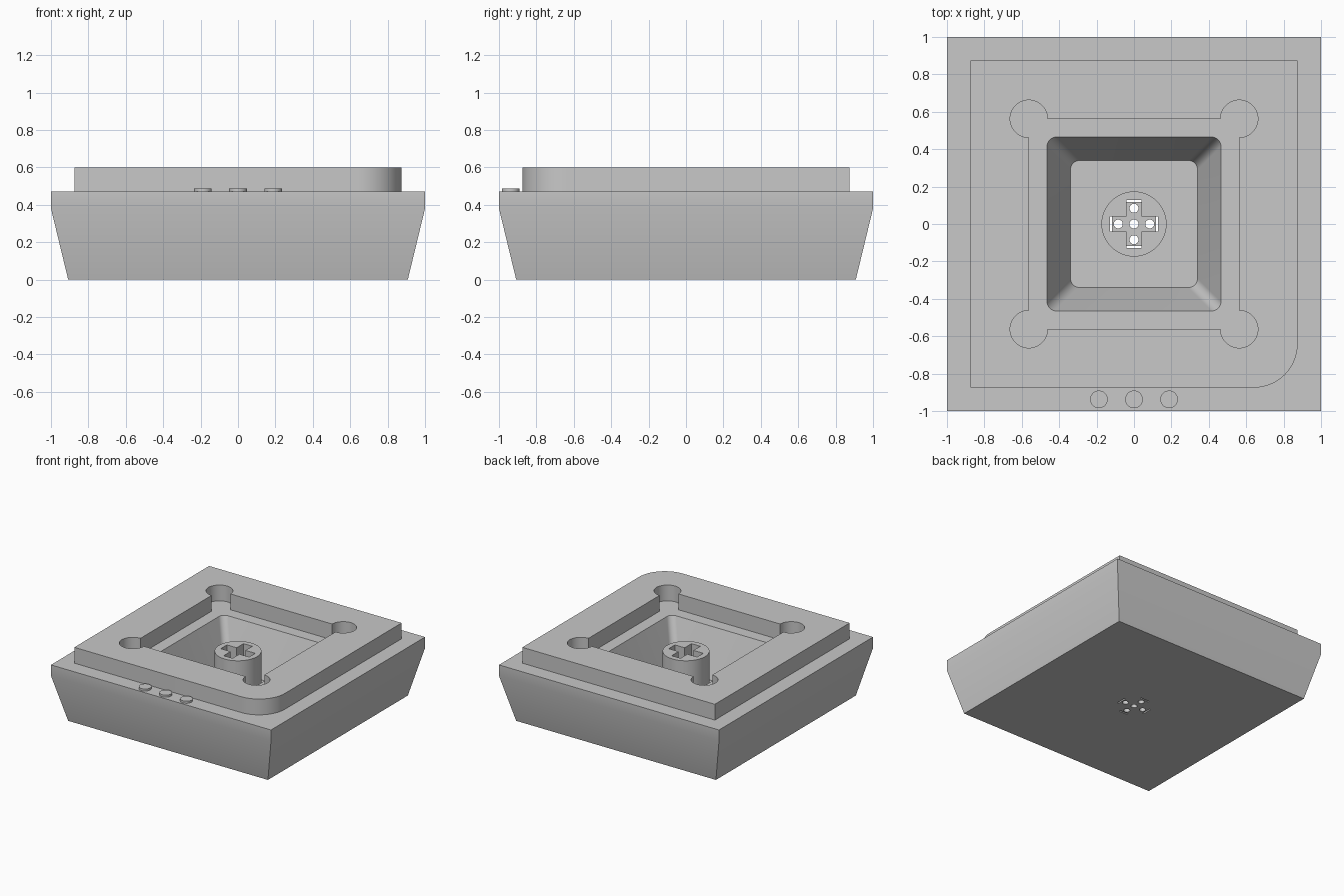
import bpy, bmesh
from math import cos, sin, pi, radians

default = bpy.data.objects.get("Cube")
if default:
    bpy.data.objects.remove(default, do_unlink=True)

grey = bpy.data.materials.new("plain grey")
grey.use_nodes = True
colour = (0.58, 0.58, 0.58, 1)
grey.diffuse_color = colour
grey.node_tree.nodes["Principled BSDF"].inputs["Base Color"].default_value = colour

TOP, FLOOR, RIM = 0.47, 0.095, 0.6


def outline(half, radii=(0, 0, 0, 0), steps=10):
    """Square outline, counter-clockwise from the +x +y corner."""
    points = []
    for i, (sx, sy) in enumerate([(1, 1), (-1, 1), (-1, -1), (1, -1)]):
        r = radii[i]
        for k in range(steps + 1 if r else 1):
            a = i * pi / 2 + k * pi / 2 / steps
            points.append((sx * (half - r) + r * cos(a), sy * (half - r) + r * sin(a)))
    return points


def rectangle(x, y, hx, hy):
    return [(x - hx, y - hy), (x + hx, y - hy), (x + hx, y + hy), (x - hx, y + hy)]


def circle(x, y, r, n=48):
    return [(x + r * cos(2 * pi * k / n), y + r * sin(2 * pi * k / n)) for k in range(n)]


def loft(name, layers):
    """Closed solid through outlines stacked at rising heights."""
    bm = bmesh.new()
    rings = [[bm.verts.new((x, y, z)) for x, y in pts] for pts, z in layers]
    bm.faces.new(rings[0][::-1])
    bm.faces.new(rings[-1])
    n = len(rings[0])
    for low, high in zip(rings, rings[1:]):
        for i in range(n):
            j = (i + 1) % n
            bm.faces.new((low[i], low[j], high[j], high[i]))
    mesh = bpy.data.meshes.new(name)
    bm.to_mesh(mesh)
    bm.free()
    mesh.materials.append(grey)
    obj = bpy.data.objects.new(name, mesh)
    bpy.context.collection.objects.link(obj)
    return obj


def prism(name, points, z0, z1):
    return loft(name, [(points, z0), (points, z1)])


def select(obj):
    bpy.ops.object.select_all(action='DESELECT')
    obj.select_set(True)
    bpy.context.view_layer.objects.active = obj


def cut(obj, cutters):
    for cutter in cutters:
        mod = obj.modifiers.new("cut", 'BOOLEAN')
        mod.operation, mod.solver, mod.object = 'DIFFERENCE', 'EXACT', cutter
        select(obj)
        bpy.ops.object.modifier_apply(modifier=mod.name)
        bpy.data.objects.remove(cutter, do_unlink=True)


# Tapered base with a funnel-shaped well
base = loft("base", [(outline(0.908), 0), (outline(1), 0.38), (outline(1), TOP)])
soft = (0.05,) * 4
slope = (0.465 - 0.34) / (TOP - FLOOR)
cut(base, [loft("well_cutter", [(outline(0.34, soft), FLOOR),
                                (outline(0.465 + 0.1 * slope, soft), TOP + 0.1)])])

# Round holes and end slits through the floor
directions = [(1, 0), (-1, 0), (0, 1), (0, -1)]
holes = [prism("hole_cutter", circle(0.084 * x, 0.084 * y, 0.024, 24), -0.1, 0.2)
         for x, y in directions + [(0, 0)]]
slits = [prism("slit_cutter", rectangle(0.123 * x, 0.123 * y,
                                        0.006 if x else 0.04, 0.006 if y else 0.04), -0.1, 0.2)
         for x, y in directions]
cut(base, holes + slits)

# Raised frame with one rounded corner, square opening and round corner reliefs
frame = prism("raised_frame", outline(0.875, (0, 0, 0, 0.235), 16), TOP, RIM)
opening = [prism("opening_cutter", outline(0.5625), 0.4, 0.7)]
reliefs = [prism("relief_cutter", circle(0.5625 * x, 0.5625 * y, 0.1), 0.4, 0.7)
           for x in (-1, 1) for y in (-1, 1)]
cut(frame, opening + reliefs)

# Central post with a cross socket
post = prism("centre_post", circle(0, 0, 0.174), FLOOR, TOP)
cut(post, [prism("cross_cutter", rectangle(0, 0, hx, hy), 0, 0.6)
           for hx, hy in ((0.129, 0.04), (0.04, 0.129))])

# Row of small front buttons
buttons = [prism(f"{side}_button", circle(x, -0.9375, 0.047, 32), TOP, 0.487)
           for side, x in (("right", -0.1875), ("middle", 0), ("left", 0.1875))]

for part in [base, frame, post] + buttons:
    select(part)
    bpy.ops.object.shade_smooth_by_angle(angle=radians(30))
